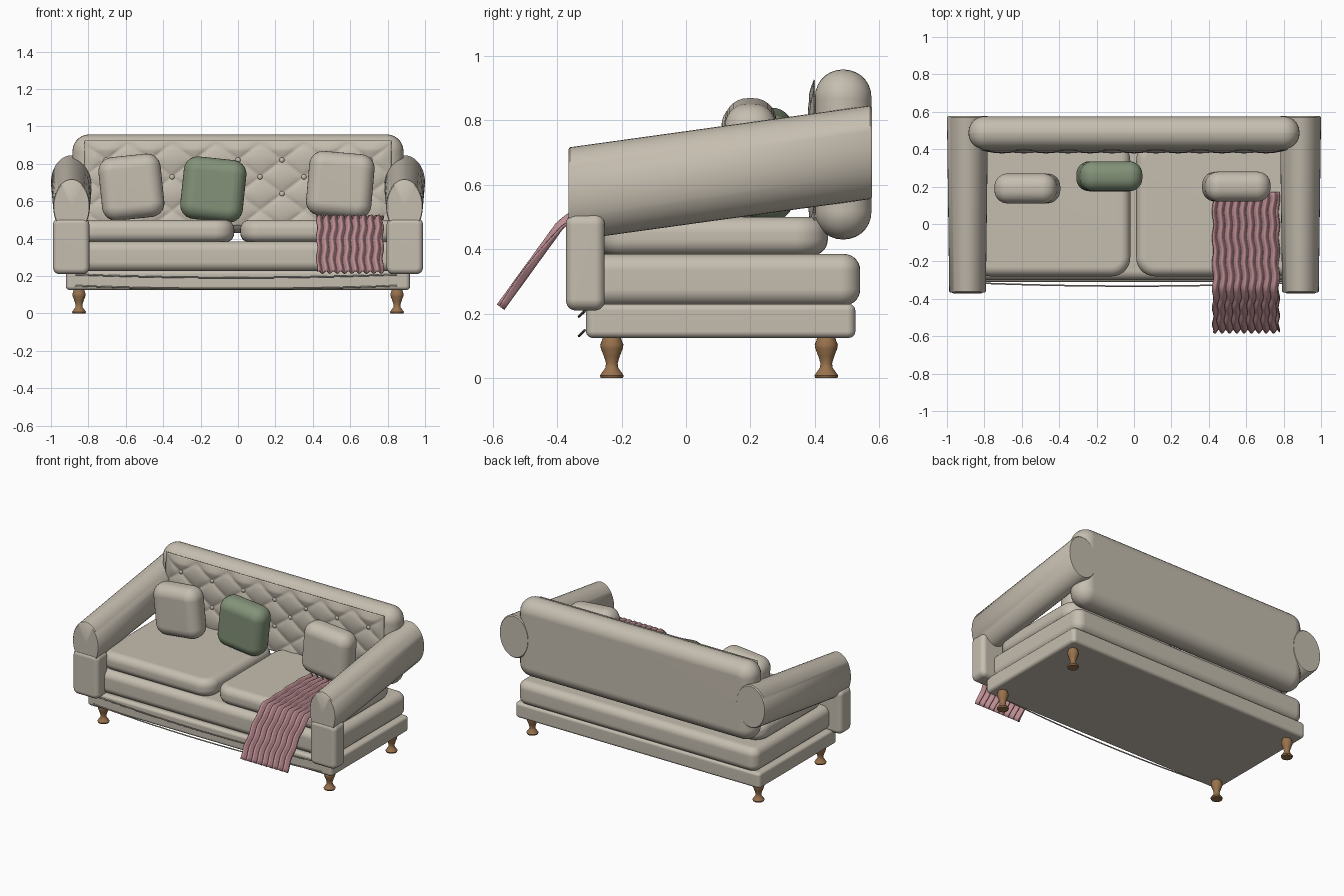
import bpy, bmesh, math
from mathutils import Matrix, Vector

if "Cube" in bpy.data.objects:
    bpy.data.objects.remove(bpy.data.objects["Cube"], do_unlink=True)


def material(name, rgb):
    m = bpy.data.materials.new(name)
    m.use_nodes = True
    m.diffuse_color = (*rgb, 1)
    m.node_tree.nodes["Principled BSDF"].inputs["Base Color"].default_value = (*rgb, 1)
    return m


CREAM = material("cream fabric", (0.56, 0.51, 0.43))
GREEN = material("sage green fabric", (0.23, 0.29, 0.19))
PINK = material("dusty pink knit", (0.51, 0.27, 0.29))
WOOD = material("turned wood", (0.32, 0.17, 0.075))


def finish(name, bm, mat, angle=40):
    mesh = bpy.data.meshes.new(name)
    bm.to_mesh(mesh)
    bm.free()
    mesh.materials.append(mat)
    ob = bpy.data.objects.new(name, mesh)
    bpy.context.collection.objects.link(ob)
    bpy.ops.object.select_all(action='DESELECT')
    ob.select_set(True)
    bpy.context.view_layer.objects.active = ob
    bpy.ops.object.shade_smooth_by_angle(angle=math.radians(angle))
    return ob


def soft_box(name, low, high, corner, rim, mat=CREAM, upright=False, tilt=0):
    """Box with rounded outline corners and a rounded rim; upright ones are thin along y."""
    low, high = Vector(low), Vector(high)
    size = high - low
    if upright:
        size = Vector((size.x, size.z, size.y))
    bm = bmesh.new()
    bmesh.ops.create_cube(bm, size=1)
    bmesh.ops.scale(bm, vec=size, verts=bm.verts)
    sides = [e for e in bm.edges if abs(e.verts[0].co.z - e.verts[1].co.z) > 1e-4]
    bmesh.ops.bevel(bm, geom=sides, offset=corner, segments=7, profile=0.5, affect='EDGES')
    rims = [e for e in bm.edges if abs(e.verts[0].co.z - e.verts[1].co.z) < 1e-4]
    bmesh.ops.bevel(bm, geom=rims, offset=rim, segments=7, profile=0.5, affect='EDGES')
    bmesh.ops.remove_doubles(bm, verts=bm.verts, dist=1e-4)
    turn = Matrix.Rotation(math.radians(tilt), 4, 'Y')
    if upright:
        turn = turn @ Matrix.Rotation(math.pi / 2, 4, 'X')
    bm.transform(Matrix.Translation((low + high) / 2) @ turn)
    bmesh.ops.recalc_face_normals(bm, faces=bm.faces)
    ob = finish(name, bm, mat)
    ob.modifiers.new("weighted_normals", 'WEIGHTED_NORMAL')
    return ob


def sheet(name, nu, nv, point, mat, thickness):
    """Grid surface from a function of two 0..1 parameters."""
    bm = bmesh.new()
    rows = [[bm.verts.new(point(i / nu, j / nv)) for i in range(nu + 1)] for j in range(nv + 1)]
    for a, b in zip(rows, rows[1:]):
        for i in range(nu):
            bm.faces.new((a[i], a[i + 1], b[i + 1], b[i]))
    ob = finish(name, bm, mat, 80)
    solid = ob.modifiers.new("thickness", 'SOLIDIFY')
    solid.thickness = thickness
    solid.offset = 0
    return ob


# Frame, seat deck and backrest
soft_box("base_frame", (-0.92, -0.31, 0.125), (0.92, 0.525, 0.23), 0.025, 0.02)
soft_box("seat_deck", (-0.9, -0.30, 0.225), (0.9, 0.54, 0.385), 0.06, 0.05)
soft_box("backrest", (-0.885, 0.40, 0.43), (0.885, 0.575, 0.957), 0.09, 0.085, upright=True)

# Seat cushions
soft_box("right_seat_cushion", (-0.865, -0.28, 0.38), (-0.02, 0.44, 0.50), 0.1, 0.05)
soft_box("left_seat_cushion", (0.012, -0.28, 0.38), (0.865, 0.44, 0.50), 0.1, 0.05)

# Throw pillows
soft_box("right_pillow", (-0.737, 0.11, 0.505), (-0.403, 0.27, 0.845), 0.075, 0.07, CREAM, True, -6)
soft_box("green_pillow", (-0.30, 0.175, 0.495), (0.036, 0.335, 0.83), 0.075, 0.07, GREEN, True, 6)
soft_box("left_pillow", (0.372, 0.12, 0.515), (0.722, 0.28, 0.86), 0.075, 0.07, CREAM, True, 5)


# Diamond tufted panel with buttons
STEP_X, STEP_Z, MID_Z = 0.1175, 0.09, 0.73


def tuft(x, z):
    u, v = x / STEP_X, (z - MID_Z) / STEP_Z
    puff = abs(math.cos((u + v) * math.pi / 2) * math.cos((u - v) * math.pi / 2))
    edge = min(1, (0.82 - abs(x)) / 0.06, (0.925 - z) / 0.05)
    return 0.398 - 0.018 * max(edge, 0) * puff ** 0.4


def panel_point(s, t):
    x, z = -0.82 + 1.64 * s, 0.47 + 0.455 * t
    return (x, tuft(x, z), z)


sheet("tufted_panel", 168, 56, panel_point, CREAM, 0.004)
bm = bmesh.new()
for row in (-1, 0, 1):
    for col in range(-6, 7):
        if (row + col) % 2:
            spot = (col * STEP_X, 0.393, MID_Z + row * STEP_Z)
            place = Matrix.Translation(spot) @ Matrix.Diagonal((1, 0.6, 1, 1))
            bmesh.ops.create_uvsphere(bm, u_segments=12, v_segments=8, radius=0.014, matrix=place)
finish("tuft_buttons", bm, CREAM)

# Rolled arms: oval section sweeping up toward the back, with domed ends
ARM = [(-0.365, 0.0, 0.57), (-0.365, 0.094, 0.57), (-0.36, 0.098, 0.571),
       (0.57, 0.11, 0.70), (0.577, 0.105, 0.70), (0.577, 0.0, 0.70)]
for side, label in ((-1, "right"), (1, "left")):
    bm = bmesh.new()
    rings = []
    for y, rx, cz in ARM:
        rz = rx * 0.145 / (0.098 if y < 0 else 0.11)
        rings.append([bm.verts.new((side * 0.89 + rx * math.cos(a), y, cz + rz * math.sin(a)))
                      for a in (k * math.tau / 40 for k in range(40))])
    for a, b in zip(rings, rings[1:]):
        for k in range(40):
            n = (k + 1) % 40
            bm.faces.new((a[k], b[k], b[n], a[n]))
    bmesh.ops.remove_doubles(bm, verts=bm.verts, dist=1e-5)
    bmesh.ops.recalc_face_normals(bm, faces=bm.faces)
    finish(label + "_rolled_arm", bm, CREAM)
    x = side * 0.892
    soft_box(label + "_arm_post", (x - 0.097, -0.372, 0.21), (x + 0.097, -0.252, 0.51), 0.035, 0.03,
             upright=True)

# Turned legs
LEG = [(0, 0), (0.034, 0), (0.037, 0.008), (0.03, 0.018), (0.02, 0.032), (0.018, 0.046),
       (0.024, 0.066), (0.034, 0.092), (0.036, 0.104), (0.03, 0.118), (0.028, 0.13), (0, 0.13)]
for side, x in (("right", -0.85), ("left", 0.85)):
    for end, y in (("front", -0.23), ("back", 0.435)):
        bm = bmesh.new()
        pts = [bm.verts.new((r, 0, z)) for r, z in LEG]
        edges = [bm.edges.new(p) for p in zip(pts, pts[1:])]
        bmesh.ops.spin(bm, geom=pts + edges, cent=(0, 0, 0), axis=(0, 0, 1),
                       angle=math.tau, steps=24)
        bmesh.ops.remove_doubles(bm, verts=bm.verts, dist=1e-4)
        bmesh.ops.recalc_face_normals(bm, faces=bm.faces)
        bm.transform(Matrix.Translation((x, y, 0)))
        finish(f"{end}_{side}_leg", bm, WOOD)

# Pleated throw: lies on the cushion, then falls away past the front
DROP = [Vector((0.17, 0.51)), Vector((-0.34, 0.514)), Vector((-0.39, 0.475)), Vector((-0.575, 0.22))]
LENGTHS = [(b - a).length for a, b in zip(DROP, DROP[1:])]


def throw_point(s, t):
    d = t * sum(LENGTHS)
    for a, b, length in zip(DROP, DROP[1:], LENGTHS):
        if d <= length + 1e-6:
            break
        d -= length
    p = a.lerp(b, d / length)
    out = Vector((b.y - a.y, a.x - b.x)).normalized()
    p += out * 0.012 * math.sin(s * math.tau * 9 + math.sin(t * 9))
    return (0.422 + 0.353 * s + 0.004 * math.sin(t * 40), p.x, p.y)


sheet("pleated_throw", 108, 40, throw_point, PINK, 0.005)

# Sagging trim cords along the front of the frame
for label, z in (("upper", 0.208), ("lower", 0.148)):
    curve = bpy.data.curves.new(label + "_trim_cord", 'CURVE')
    curve.dimensions = '3D'
    curve.bevel_depth = 0.004
    curve.bevel_resolution = 2
    line = curve.splines.new('POLY')
    line.points.add(24)
    for k, p in enumerate(line.points):
        t = k / 12 - 1
        sag = 1 - t * t
        p.co = (0.86 * t - 0.01, -0.314 - 0.018 * sag, z - 0.017 * sag, 1)
    curve.materials.append(CREAM)
    bpy.context.collection.objects.link(bpy.data.objects.new(label + "_trim_cord", curve))
